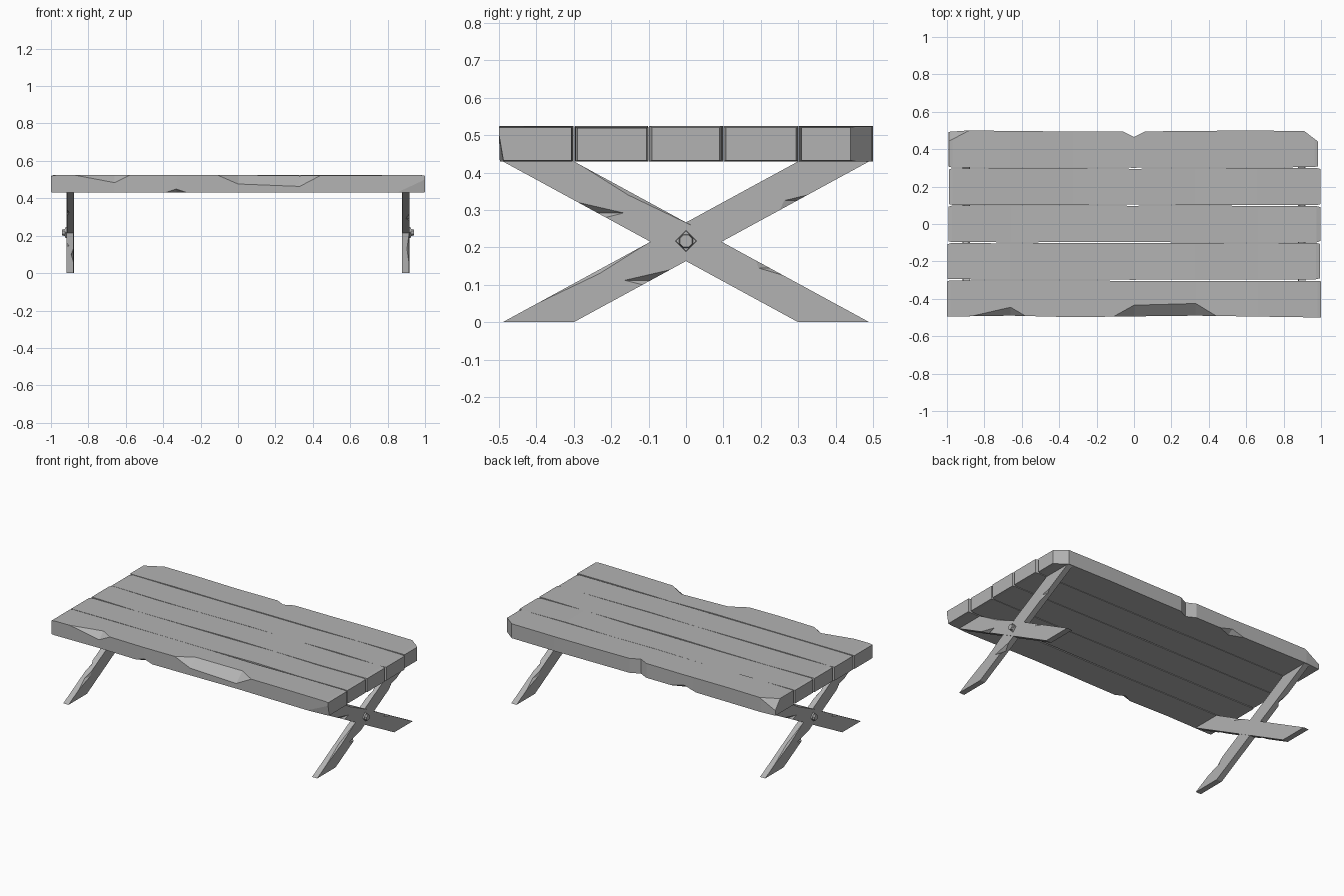
import bpy
import bmesh
import math
import random
from mathutils import Matrix, Vector

random.seed(4)
if "Cube" in bpy.data.objects:
    bpy.data.objects.remove(bpy.data.objects["Cube"])

wood = bpy.data.materials.new("weathered_grey")
wood.use_nodes = True
GREY = (0.45, 0.45, 0.45, 1)
wood.diffuse_color = GREY
wood.node_tree.nodes["Principled BSDF"].inputs["Base Color"].default_value = GREY


def interp(path, t):
    """Linear value along a list of (t, values...) points, clamped at the ends."""
    if t <= path[0][0]:
        return path[0][1:]
    for p, q in zip(path, path[1:]):
        if t <= q[0]:
            f = (t - p[0]) / (q[0] - p[0])
            return tuple(a + (b - a) * f for a, b in zip(p[1:], q[1:]))
    return path[-1][1:]


def finish(name, bm):
    bmesh.ops.remove_doubles(bm, verts=bm.verts, dist=0.0002)
    bmesh.ops.recalc_face_normals(bm, faces=bm.faces)
    mesh = bpy.data.meshes.new(name)
    bm.to_mesh(mesh)
    bm.free()
    mesh.materials.append(wood)
    obj = bpy.data.objects.new(name, mesh)
    bpy.context.collection.objects.link(obj)
    return obj


def beam(name, stations, rect, chips, place):
    """Loft a rectangle along stations; chips cut its corners by (da, db)."""
    bm = bmesh.new()
    rings = []
    for t in sorted(stations):
        a0, a1, b0, b1 = rect(t)
        ring = []
        corners = [("low_a_low_b", a0, b0, 1, 1), ("high_a_low_b", a1, b0, -1, 1),
                   ("high_a_high_b", a1, b1, -1, -1), ("low_a_high_b", a0, b1, 1, -1)]
        for i, (key, a, b, sa, sb) in enumerate(corners):
            da, db = interp(chips[key], t) if key in chips else (0, 0)
            pair = [(a, b + sb * db), (a + sa * da, b)]
            ring += pair if i % 2 == 0 else pair[::-1]
        rings.append([bm.verts.new(place(t, a, b)) for a, b in ring])
    for r, s in zip(rings, rings[1:]):
        for i in range(8):
            j = (i + 1) % 8
            bm.faces.new((r[i], r[j], s[j], s[i]))
    bm.faces.new(rings[0][::-1])
    bm.faces.new(rings[-1])
    return finish(name, bm)


# Table top: five boards with uneven seams
BOTTOM, TOP = 0.43, 0.523
FRONT_EDGE = [(-1, -0.495), (-0.66, -0.49), (-0.33, -0.498), (0.33, -0.49), (1, -0.5)]
BACK_EDGE = [(-1, 0.492), (-0.89, 0.5), (-0.4, 0.495), (-0.06, 0.495), (0, 0.465),
             (0.06, 0.495), (0.6, 0.5), (0.91, 0.497), (0.985, 0.44)]
FRONT_CHIPS = {
    "low_a_high_b": [(-0.87, 0, 0), (-0.66, 0.045, 0.04), (-0.58, 0, 0),
                     (-0.11, 0, 0), (0, 0.06, 0.048), (0.33, 0.065, 0.057), (0.44, 0, 0)],
    "low_a_low_b": [(-0.39, 0, 0), (-0.33, 0.03, 0.02), (-0.27, 0, 0),
                    (0.85, 0, 0), (1, 0.012, 0.07)]}
BACK_CHIPS = {
    "high_a_high_b": [(-0.99, 0.05, 0.06), (-0.88, 0, 0)],
    "high_a_low_b": [(-0.42, 0, 0), (-0.33, 0.035, 0.025), (-0.24, 0, 0)]}

for n in range(5):
    y0, y1 = -0.5 + 0.2 * n, -0.3 + 0.2 * n
    x0 = -1 + random.uniform(0, 0.012)
    x1 = 1 - random.uniform(0, 0.014)
    if n == 0:
        x0, x1 = -1, 1
    if n == 4:
        x1 = 0.985
    grid = [x0, x0 + 0.02, -0.66, -0.33, 0, 0.33, 0.66, x1 - 0.02, x1]
    seams = [[(x, random.uniform(0.0005, 0.005)) for x in grid] for side in range(2)]
    lift = [(x, random.uniform(-0.003, 0.002)) for x in grid]
    chips = {0: FRONT_CHIPS, 4: BACK_CHIPS}.get(n, {})
    stations = set(grid)
    for path in chips.values():
        stations |= {p[0] for p in path if x0 < p[0] < x1}
    if n == 4:
        stations |= {p[0] for p in BACK_EDGE if x0 < p[0] < x1}

    def board_rect(x):
        taper = 0.005 if x in (x0, x1) else 0
        a0 = interp(FRONT_EDGE, x)[0] if n == 0 else y0 + interp(seams[0], x)[0] + taper
        a1 = interp(BACK_EDGE, x)[0] if n == 4 else y1 - interp(seams[1], x)[0] - taper
        return a0, a1, BOTTOM + taper / 2, TOP + interp(lift, x)[0] - taper / 2

    beam(f"table_board_{n + 1}", stations, board_rect, chips, lambda x, y, z: (x, y, z))

# Crossed legs: sheared boards cut level with floor and table top
FALLING_CHIPS = {
    "low_a_high_b": [(0.28, 0, 0), (0.292, 0.07, 0.02), (0.32, 0, 0)],
    "high_a_high_b": [(0.125, 0, 0), (0.145, 0.03, 0.015), (0.165, 0, 0),
                      (0.26, 0, 0), (0.34, 0.02, 0.012), (0.42, 0, 0)],
    "high_a_low_b": [(0.06, 0, 0), (0.1, 0.04, 0.012), (0.13, 0, 0)]}
RISING_CHIPS = {
    "high_a_high_b": [(0.1, 0, 0), (0.112, 0.07, 0.02), (0.14, 0, 0),
                      (0.3, 0, 0), (0.325, 0.035, 0.012), (0.34, 0, 0)],
    "low_a_high_b": [(0.05, 0, 0), (0.13, 0.02, 0.012), (0.21, 0, 0)],
    "low_a_low_b": [(0.3, 0, 0), (0.33, 0.04, 0.012), (0.37, 0, 0)]}


def leg(name, lean, inner, outer, chips, turn):
    stations = {0, BOTTOM + 0.002}
    for path in chips.values():
        stations |= {p[0] for p in path}

    def leg_rect(z):
        middle = lean * (0.395 - 0.79 * z / BOTTOM)
        return middle - 0.095, middle + 0.095, inner, outer

    beam(name, stations, leg_rect, chips, lambda z, y, x: (turn * x, turn * y, z))


# Bolt: diamond washer and octagonal head
def disc(bm, sides, radius, x, depth, twist):
    place = (Matrix.Translation(Vector((x + depth / 2, 0, 0.217)))
             @ Matrix.Rotation(math.pi / 2, 4, "Y") @ Matrix.Rotation(twist, 4, "Z"))
    bmesh.ops.create_cone(bm, cap_ends=True, segments=sides, radius1=radius,
                          radius2=radius * 0.9, depth=depth, matrix=place)


for side, turn in (("left", 1), ("right", -1)):
    leg(f"{side}_falling_leg", 1, 0.88, 0.918, FALLING_CHIPS, turn)
    leg(f"{side}_rising_leg", -1, 0.878, 0.915, RISING_CHIPS, turn)
    bm = bmesh.new()
    disc(bm, 4, 0.03, 0.912, 0.014, 0)
    disc(bm, 8, 0.02, 0.922, 0.018, math.pi / 8)
    bolt = finish(f"{side}_bolt", bm)
    if turn < 0:
        bolt.rotation_euler.z = math.pi
